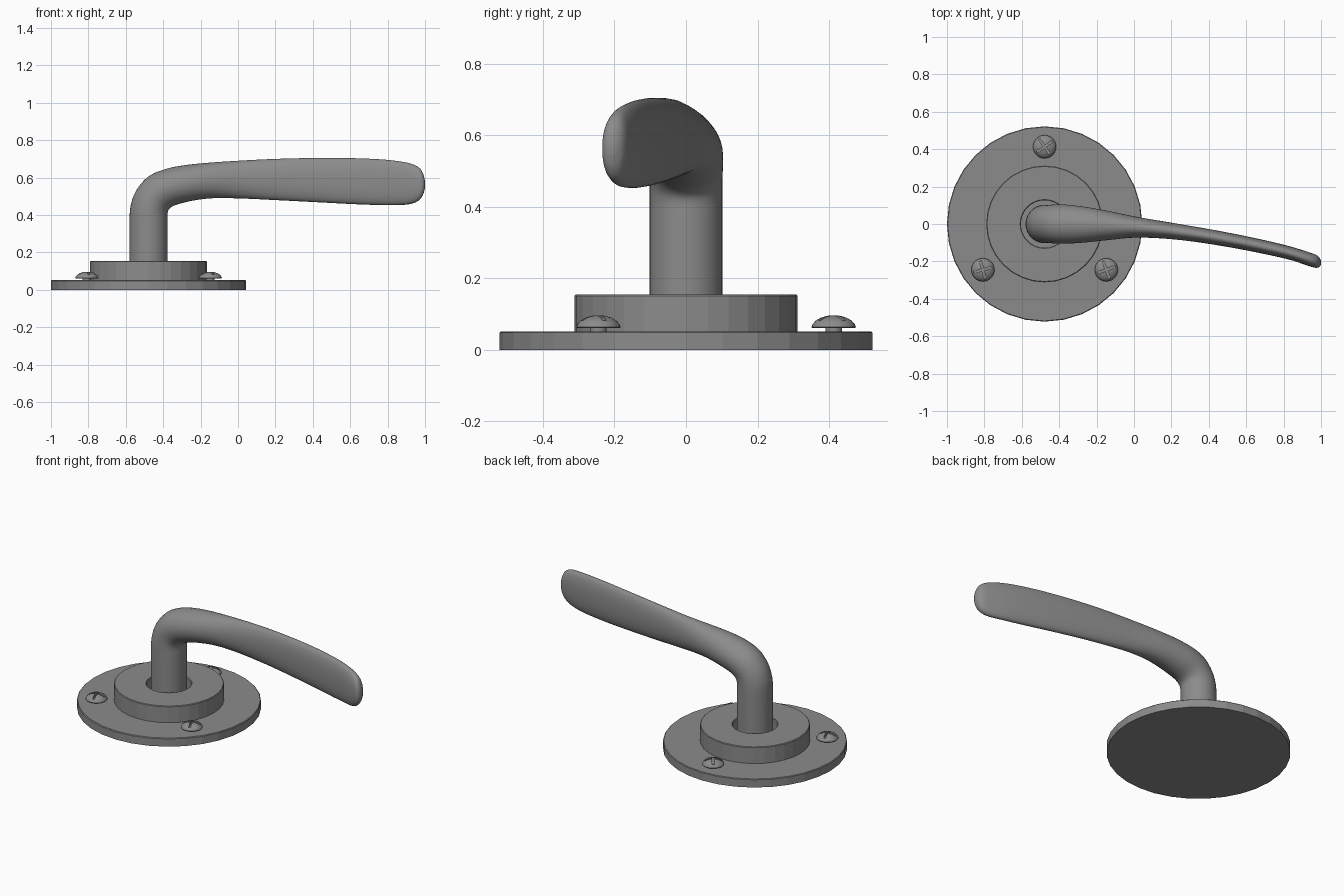
import bpy, bmesh, math
from mathutils import Vector

if "Cube" in bpy.data.objects:
    bpy.data.objects.remove(bpy.data.objects["Cube"])

CX = -0.478  # axis of the rose and spindle

# Dark metal
metal = bpy.data.materials.new("dark_metal")
metal.diffuse_color = (0.26, 0.26, 0.26, 1)
metal.use_nodes = True
metal.node_tree.nodes["Principled BSDF"].inputs["Base Color"].default_value = metal.diffuse_color


def finish(bm, name, angle):
    bmesh.ops.recalc_face_normals(bm, faces=bm.faces[:])
    me = bpy.data.meshes.new(name)
    bm.to_mesh(me)
    bm.free()
    me.materials.append(metal)
    ob = bpy.data.objects.new(name, me)
    bpy.context.collection.objects.link(ob)
    bpy.ops.object.select_all(action='DESELECT')
    ob.select_set(True)
    bpy.context.view_layer.objects.active = ob
    if angle:
        bpy.ops.object.shade_smooth_by_angle(angle=math.radians(angle))
    return ob


def skin(bm, rings, closed=False, caps=True):
    """Join equal-length rings of points with quads."""
    vs = [[bm.verts.new(p) for p in r] for r in rings]
    n = len(vs[0])
    pairs = list(zip(vs, vs[1:])) + ([(vs[-1], vs[0])] if closed else [])
    for a, b in pairs:
        for i in range(n):
            j = (i + 1) % n
            bm.faces.new((a[i], a[j], b[j], b[i]))
    if caps and not closed:
        bm.faces.new(vs[0])
        bm.faces.new(vs[-1])


def lathe(name, profile, x, y, n, closed=False, angle=0):
    bm = bmesh.new()
    skin(bm, [[(x + r * math.cos(2 * math.pi * i / n), y + r * math.sin(2 * math.pi * i / n), z)
               for i in range(n)] for r, z in profile], closed)
    return finish(bm, name, angle)


# Round base plate and raised collar with a clearance hole
lathe("base_plate", [(0.522, 0), (0.522, 0.048), (0.518, 0.052)], CX, 0, 32)
lathe("collar", [(0.312, 0.045), (0.312, 0.151), (0.308, 0.155), (0.131, 0.155),
                 (0.127, 0.151), (0.127, 0.045)], CX, 0, 32, closed=True)

# Three domed screws with cross slots
for k, (dx, dy, rot) in enumerate([(0, 0.413, 35), (-0.33, -0.245, 15), (0.33, -0.245, 20)]):
    x, y = CX + dx, dy
    screw = lathe(f"screw_{k + 1}", [(0.023, 0.04), (0.023, 0.061), (0.060, 0.061), (0.062, 0.064),
                                     (0.059, 0.072), (0.050, 0.082), (0.036, 0.090),
                                     (0.020, 0.095), (0.006, 0.0965)], x, y, 28, angle=35)
    w, l = 0.006, 0.050
    pts = []
    for q in range(4):
        a = math.radians(rot + 90 * q)
        for u, v in ((l, -w), (l, w), (w, w)):
            pts.append((x + u * math.cos(a) - v * math.sin(a), y + u * math.sin(a) + v * math.cos(a)))
    bm = bmesh.new()
    skin(bm, [[(px, py, z) for px, py in pts] for z in (0.079, 0.12)])
    cutter = finish(bm, "slot_cutter", 0)
    cutter.hide_render = True
    mod = screw.modifiers.new("slots", 'BOOLEAN')
    mod.operation = 'DIFFERENCE'
    mod.object = cutter
    bpy.context.view_layer.objects.active = screw
    bpy.ops.object.modifier_apply(modifier=mod.name)
    bpy.data.objects.remove(cutter)

# Lever: sections as outer x,z / inner x,z / centre y / half thickness
sections = [
    (-.58, .05, -.376, .05, 0, .102),
    (-.58, .38, -.376, .38, 0, .102),
    (-.574, .45, -.376, .410, 0, .102),
    (-.545, .53, -.369, .431, 0, .102),
    (-.48, .605, -.345, .449, 0, .104),
    (-.39, .645, -.295, .465, -.001, .103),
    (-.28, .667, -.225, .480, -.004, .094),
    (-.15, .680, -.13, .490, -.008, .078),
    (0, .690, 0, .489, -.016, .057),
    (.20, .700, .20, .480, -.037, .044),
    (.45, .705, .45, .467, -.075, .039),
    (.70, .701, .70, .455, -.124, .037),
    (.85, .689, .85, .453, -.160, .036),
    (.935, .671, .93, .461, -.187, .037),
    (.974, .648, .968, .479, -.199, .035),
    (.992, .615, .989, .508, -.204, .026),
    (1.0, .580, 1.0, .545, -.206, .010),
]


def spline(a, b, c, d, t):
    # non-uniform cubic by handle position along the lever
    h1 = (b - a).length
    h2, h3 = (c - b).length, (d - c).length or (c - b).length
    m1 = ((b - a) / h1 * h2 + (c - b)) / 2
    m2 = ((c - b) + (d - c) / h3 * h2) / 2
    return ((2*t**3 - 3*t**2 + 1) * b + (t**3 - 2*t**2 + t) * m1
            + (3*t**2 - 2*t**3) * c + (t**3 - t**2) * m2)


S = [Vector(s) for s in sections]
fine = [S[0]]
for i in range(1, len(S) - 1):
    for t in (0, .25, .5, .75):
        fine.append(spline(S[i - 1], S[i], S[i + 1], S[min(i + 2, len(S) - 1)], t))
fine.append(S[-1])

N = 40
rings = []
for ox, oz, ix, iz, cy, hy in fine:
    f = max(0, min(1, (ox + .2) / .8))
    e = 1 - 0.12 * f  # grip becomes slightly squarer
    ring = []
    for i in range(N):
        a = 2 * math.pi * i / N
        c, s = math.cos(a), math.sin(a)
        u = math.copysign(abs(c) ** e, c)
        v = math.copysign(abs(s) ** e, s)
        ring.append(((ox + ix) / 2 + u * (ox - ix) / 2, cy + v * hy, (oz + iz) / 2 + u * (oz - iz) / 2))
    rings.append(ring)
bm = bmesh.new()
skin(bm, rings)
finish(bm, "lever_handle", 50)
